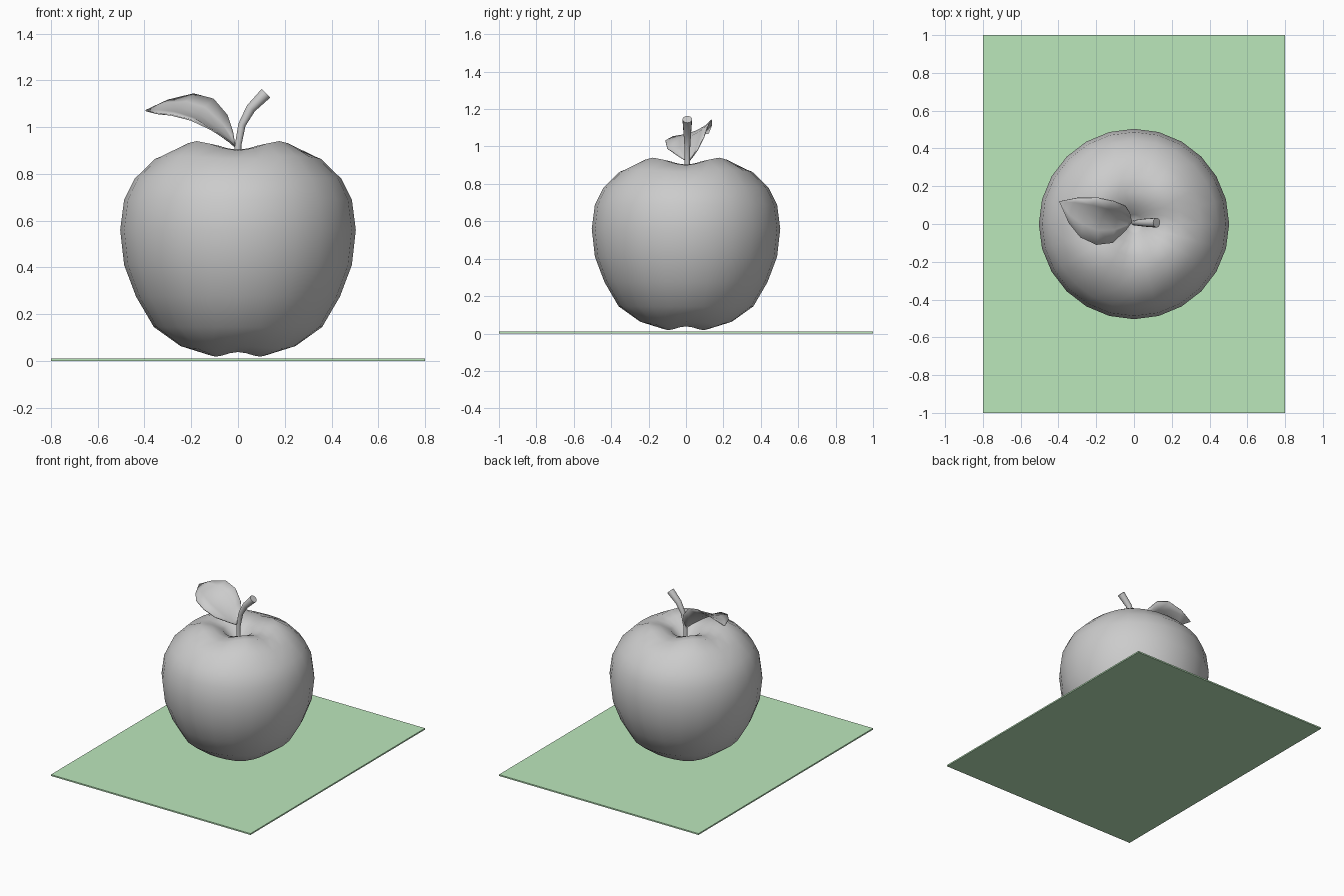
import bpy, bmesh, math
from mathutils import Vector

if "Cube" in bpy.data.objects:
    bpy.data.objects.remove(bpy.data.objects["Cube"])


def make_object(name, bm, smooth=True):
    bmesh.ops.recalc_face_normals(bm, faces=bm.faces)
    for f in bm.faces:
        f.smooth = smooth
    mesh = bpy.data.meshes.new(name)
    bm.to_mesh(mesh)
    bm.free()
    ob = bpy.data.objects.new(name, mesh)
    bpy.context.collection.objects.link(ob)
    return ob


def bridge(bm, a, b, closed=True):
    n = len(a)
    for i in range(n if closed else n - 1):
        j = (i + 1) % n
        bm.faces.new((a[i], a[j], b[j], b[i]))


# apple: turned profile (radius, height, lobe height) with four diagonal lobes
SIDES = 24
PROFILE = [(.05, .045, 0), (.135, .028, -.01), (.245, .058, -.005), (.36, .145, 0),
           (.436, .275, 0), (.487, .41, 0), (.504, .56, 0), (.487, .69, 0),
           (.443, .78, .002), (.355, .87, .006), (.25, .92, .02), (.17, .915, .012),
           (.10, .89, .004), (.05, .835, 0)]
bm = bmesh.new()
rings = []
for r, z, lobe in PROFILE:
    rings.append([bm.verts.new((r * math.cos(t), r * math.sin(t), z - lobe * math.cos(4 * t)))
                  for t in (i * math.tau / SIDES for i in range(SIDES))])
for a, b in zip(rings, rings[1:]):
    bridge(bm, a, b)
for ring, z in ((rings[0], .06), (rings[-1], .80)):
    pole = bm.verts.new((0, 0, z))
    for i in range(SIDES):
        bm.faces.new((ring[i], ring[(i + 1) % SIDES], pole))
make_object("apple", bm)

# stem: bent tapered tube, thicker at the tip (x, z, radius)
STEM = [(0, .79, .014), (0, .92, .014), (.017, 1.01, .016), (.055, 1.08, .021), (.12, 1.145, .026)]
bm = bmesh.new()
rings = []
for k, (x, z, r) in enumerate(STEM):
    p, q = STEM[max(k - 1, 0)], STEM[min(k + 1, len(STEM) - 1)]
    d = Vector((q[0] - p[0], 0, q[1] - p[1])).normalized()
    side = Vector((d.z, 0, -d.x))
    rings.append([bm.verts.new(Vector((x, .007, z)) + r * (math.cos(t) * side + math.sin(t) * Vector((0, 1, 0))))
                  for t in (i * math.tau / 12 for i in range(12))])
for a, b in zip(rings, rings[1:]):
    bridge(bm, a, b)
bm.faces.new(rings[0])
bm.faces.new(rings[-1])
stem = make_object("stem", bm)
bpy.context.view_layer.objects.active = stem
stem.select_set(True)
bpy.ops.object.shade_smooth_by_angle(angle=math.radians(50))

# leaf: rows from base to tip, each with near edge, midrib and far edge
BASE, TIP = (-.012, .012, .915), (-.395, .12, 1.07)
LEAF = [
    ((-.045, -.035, .945), (-.03, .02, .94), (-.022, .06, .98)),
    ((-.115, -.10, .99), (-.09, .025, .995), (-.045, .095, 1.05)),
    ((-.20, -.11, 1.03), (-.17, .03, 1.055), (-.105, .12, 1.12)),
    ((-.285, -.07, 1.052), (-.25, .055, 1.082), (-.19, .138, 1.142)),
    ((-.345, .005, 1.058), (-.33, .085, 1.085), (-.30, .138, 1.115)),
]
bm = bmesh.new()
rows = []
for row in LEAF:
    n, m, f = map(Vector, row)
    rows.append([bm.verts.new(p) for p in
                 (n, n * .375 + m * .75 - f * .125, m, f * .375 + m * .75 - n * .125, f)])
for a, b in zip(rows, rows[1:]):
    bridge(bm, a, b, closed=False)
for row, end in ((rows[0], BASE), (rows[-1], TIP)):
    v = bm.verts.new(end)
    for a, b in zip(row, row[1:]):
        bm.faces.new((a, b, v))
leaf = make_object("leaf", bm)
mod = leaf.modifiers.new("thickness", "SOLIDIFY")
mod.thickness = .006
mod.offset = 0

# ground plate
bm = bmesh.new()
bmesh.ops.create_cube(bm, size=1)
bmesh.ops.scale(bm, vec=(1.6, 2, .01), verts=bm.verts)
bmesh.ops.translate(bm, vec=(0, 0, .005), verts=bm.verts)
plate = make_object("ground_plate", bm, smooth=False)
green = bpy.data.materials.new("green")
green.diffuse_color = (.5, .8, .5, 1)
green.use_nodes = True
green.node_tree.nodes["Principled BSDF"].inputs["Base Color"].default_value = green.diffuse_color
plate.data.materials.append(green)
